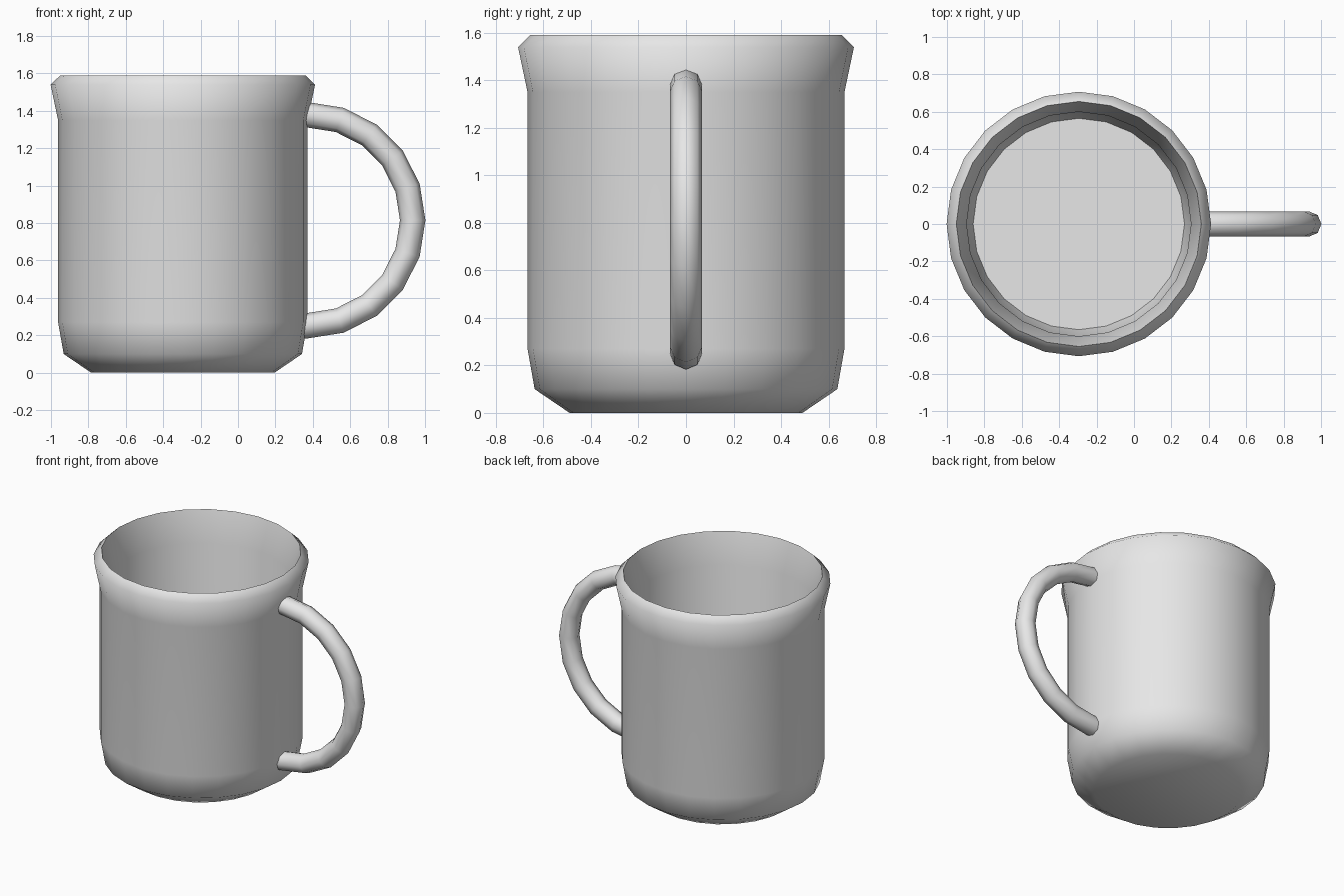
import bpy, bmesh
from math import sin, cos, pi, radians
from mathutils import Vector

default = bpy.data.objects.get("Cube")
if default:
    bpy.data.objects.remove(default, do_unlink=True)

# One plain grey for the whole mug
grey = bpy.data.materials.new("light_grey")
grey.use_nodes = True
colour = (0.8, 0.8, 0.8, 1)
grey.diffuse_color = colour
grey.node_tree.nodes["Principled BSDF"].inputs["Base Color"].default_value = colour


def loft(name, rings, smooth_angle):
    """Skin a list of closed rings and cap both ends."""
    bm = bmesh.new()
    loops = [[bm.verts.new(p) for p in ring] for ring in rings]
    n = len(loops[0])
    for a, b in zip(loops, loops[1:]):
        for i in range(n):
            j = (i + 1) % n
            bm.faces.new((a[i], a[j], b[j], b[i]))
    bm.faces.new(loops[0][::-1])
    bm.faces.new(loops[-1])
    bmesh.ops.recalc_face_normals(bm, faces=bm.faces)
    mesh = bpy.data.meshes.new(name)
    bm.to_mesh(mesh)
    bm.free()
    mesh.materials.append(grey)
    obj = bpy.data.objects.new(name, mesh)
    bpy.context.collection.objects.link(obj)
    bpy.ops.object.select_all(action='DESELECT')
    obj.select_set(True)
    bpy.context.view_layer.objects.active = obj
    bpy.ops.object.shade_smooth_by_angle(angle=radians(smooth_angle))
    return obj


# Cup: (radius, height) from the base, over the rim and down to the inner floor
CUP_X, SIDES = -0.295, 24
profile = [(0.49, 0), (0.637, 0.10), (0.667, 0.27), (0.667, 1.35),
           (0.707, 1.54), (0.655, 1.59),
           (0.60, 1.37), (0.607, 0.27), (0.565, 0.10)]
cup_rings = [[(CUP_X + r * cos(2 * pi * i / SIDES), r * sin(2 * pi * i / SIDES), z)
              for i in range(SIDES)] for r, z in profile]
loft("cup_body", cup_rings, 60)

# Handle: eight-sided tube along a half circle, with ends sunk into the wall
centre = Vector((0.37, 0, 0.815))
ARC, TUBE, STEPS = 0.564, 0.068, 10


def tube_ring(angle, shift=0):
    out = Vector((cos(angle), 0, sin(angle)))
    side = Vector((0, 1, 0))
    middle = centre + out * ARC + Vector((shift, 0, 0))
    return [middle + TUBE * (out * cos(k * pi / 4) + side * sin(k * pi / 4))
            for k in range(8)]


handle_rings = [tube_ring(pi / 2 - pi * s / STEPS) for s in range(STEPS + 1)]
handle_rings.insert(0, tube_ring(pi / 2, -0.02))
handle_rings.append(tube_ring(-pi / 2, -0.02))
loft("handle", handle_rings, 60)
